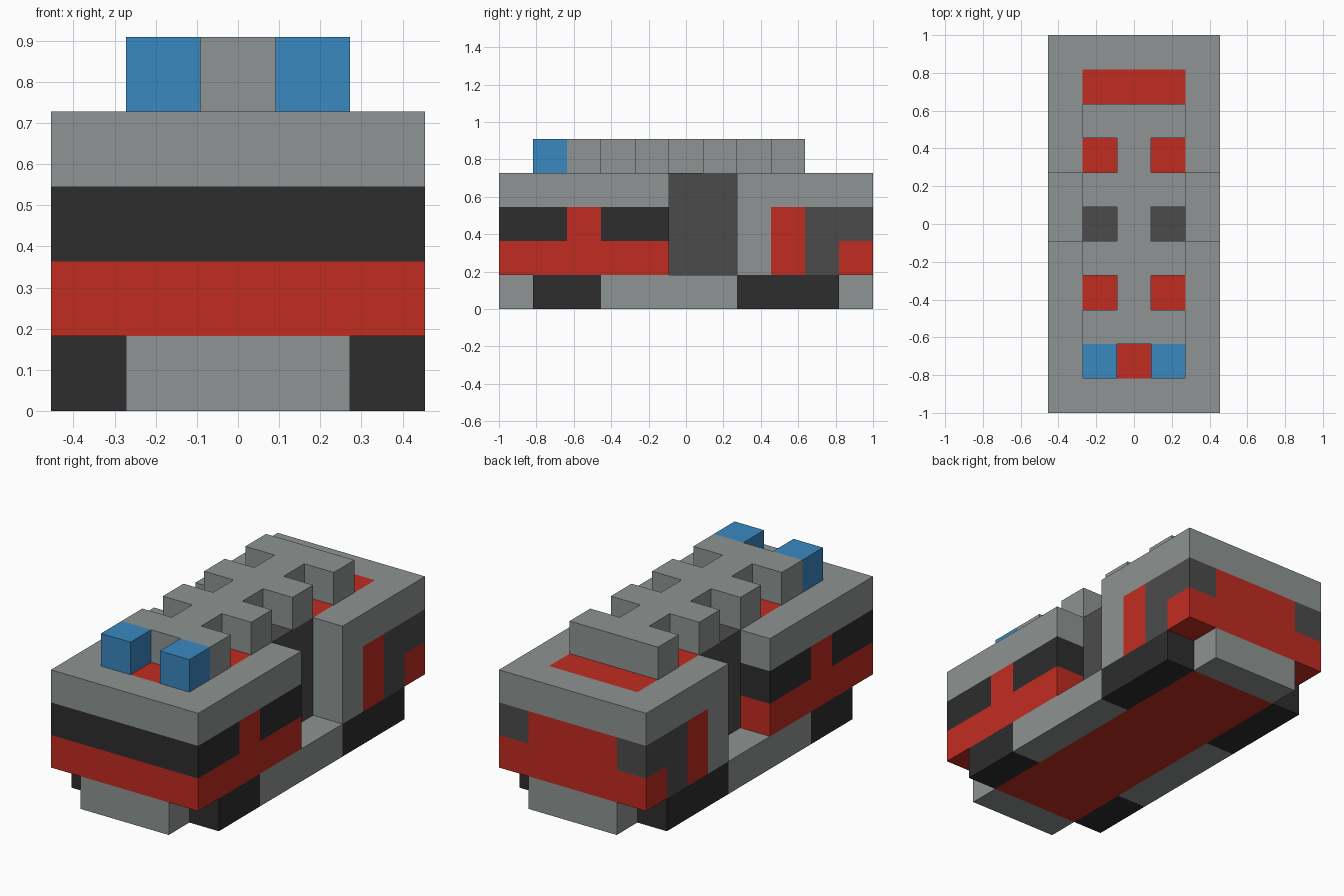
import bpy
import bmesh
import math
from mathutils import Vector

if "Cube" in bpy.data.objects:
    bpy.data.objects.remove(bpy.data.objects["Cube"])

U = 2 / 11                 # block size; the model is 5 x 11 x 5 blocks
NX, NY = 5, 11


def linear(c):
    c /= 255
    return c / 12.92 if c <= 0.04045 else ((c + 0.055) / 1.055) ** 2.4


def material(name, rgb):
    col = (*[linear(c) for c in rgb], 1)
    m = bpy.data.materials.new(name)
    m.use_nodes = True
    m.diffuse_color = col
    bsdf = m.node_tree.nodes["Principled BSDF"]
    bsdf.inputs["Base Color"].default_value = col
    bsdf.inputs["Roughness"].default_value = 0.8
    return m


MATS = {
    "G": material("light_grey", (142, 148, 147)),
    "R": material("red", (193, 44, 33)),
    "K": material("black", (45, 45, 45)),
    "D": material("dark_grey", (75, 75, 75)),
    "B": material("blue", (58, 136, 192)),
}
KEYS = list(MATS)


def block(xs, ys, zs, key):
    """Blocks filling inclusive ranges, all in one colour."""
    return {(i, j, k): key
            for i in range(xs[0], xs[1] + 1)
            for j in range(ys[0], ys[1] + 1)
            for k in range(zs[0], zs[1] + 1)}


def mirrored(cells):
    return cells | {(NX - 1 - i, j, k): c for (i, j, k), c in cells.items()}


parts = {}

# Wheels: two blocks long in front, three at the rear
parts["wheels"] = mirrored(block((0, 0), (1, 2), (0, 0), "K")
                           | block((0, 0), (7, 9), (0, 0), "K"))

# Sills between the wheels
parts["side_sills"] = mirrored(block((0, 0), (3, 6), (0, 0), "G"))

# Belly plate and the grey steps at both ends
parts["undercarriage"] = (block((1, 3), (1, 9), (0, 0), "R")
                          | block((1, 3), (0, 0), (0, 0), "G")
                          | block((1, 3), (10, 10), (0, 0), "G"))

# Side panels, one string per level from front to rear; dots are the door recess
SIDES = {1: "RRRRR..GRDR", 2: "KKRKK..GRDD", 3: "GGGGG..GGGG"}
parts["side_panels"] = mirrored({(0, j, k): c for k, row in SIDES.items()
                                 for j, c in enumerate(row) if c != "."})

# Front and rear walls between the side panels
parts["front_wall"] = {(i, 0, k): c for i in (1, 2, 3)
                       for k, c in zip((1, 2, 3), "RKG")}
parts["rear_wall"] = {(i, 10, k): c for i in (1, 2, 3)
                      for k, c in zip((1, 2, 3), "RRG")}

# Red core with the dark door section in the middle
parts["core"] = (block((1, 3), (1, 9), (1, 3), "R")
                 | block((1, 3), (5, 6), (1, 3), "D"))

# Roof spine with four cross ribs
roof = block((2, 2), (2, 8), (4, 4), "G")
for j in (2, 4, 6, 8):
    roof |= block((1, 3), (j, j), (4, 4), "G")
parts["roof_ribs"] = roof

# Roof lamps
parts["roof_lamps"] = mirrored(block((1, 1), (1, 1), (4, 4), "B"))

filled = set().union(*parts.values())


def build(name, cells):
    """Skin the outside of a part's blocks, then merge flat areas."""
    bm = bmesh.new()
    for cell, key in cells.items():
        for axis in range(3):
            for sign in (-1, 1):
                beside = list(cell)
                beside[axis] += sign
                if tuple(beside) in filled:
                    continue
                n, a, b = Vector(), Vector(), Vector()
                n[axis] = sign / 2
                a[(axis + 1) % 3] = 0.5
                b[(axis + 2) % 3] = 0.5 * sign
                mid = Vector(cell) + Vector((0.5, 0.5, 0.5)) + n
                corners = (mid - a - b, mid + a - b, mid + a + b, mid - a + b)
                face = bm.faces.new([
                    bm.verts.new(((p.x - NX / 2) * U, (p.y - NY / 2) * U, p.z * U))
                    for p in corners])
                face.material_index = KEYS.index(key)
    bmesh.ops.remove_doubles(bm, verts=bm.verts, dist=1e-4)
    bmesh.ops.dissolve_limit(bm, angle_limit=math.radians(1), verts=bm.verts,
                             edges=bm.edges, delimit={"MATERIAL"})
    mesh = bpy.data.meshes.new(name)
    for key in KEYS:
        mesh.materials.append(MATS[key])
    bm.to_mesh(mesh)
    bm.free()
    bpy.context.collection.objects.link(bpy.data.objects.new(name, mesh))


for part_name, part_cells in parts.items():
    build(part_name, part_cells)
